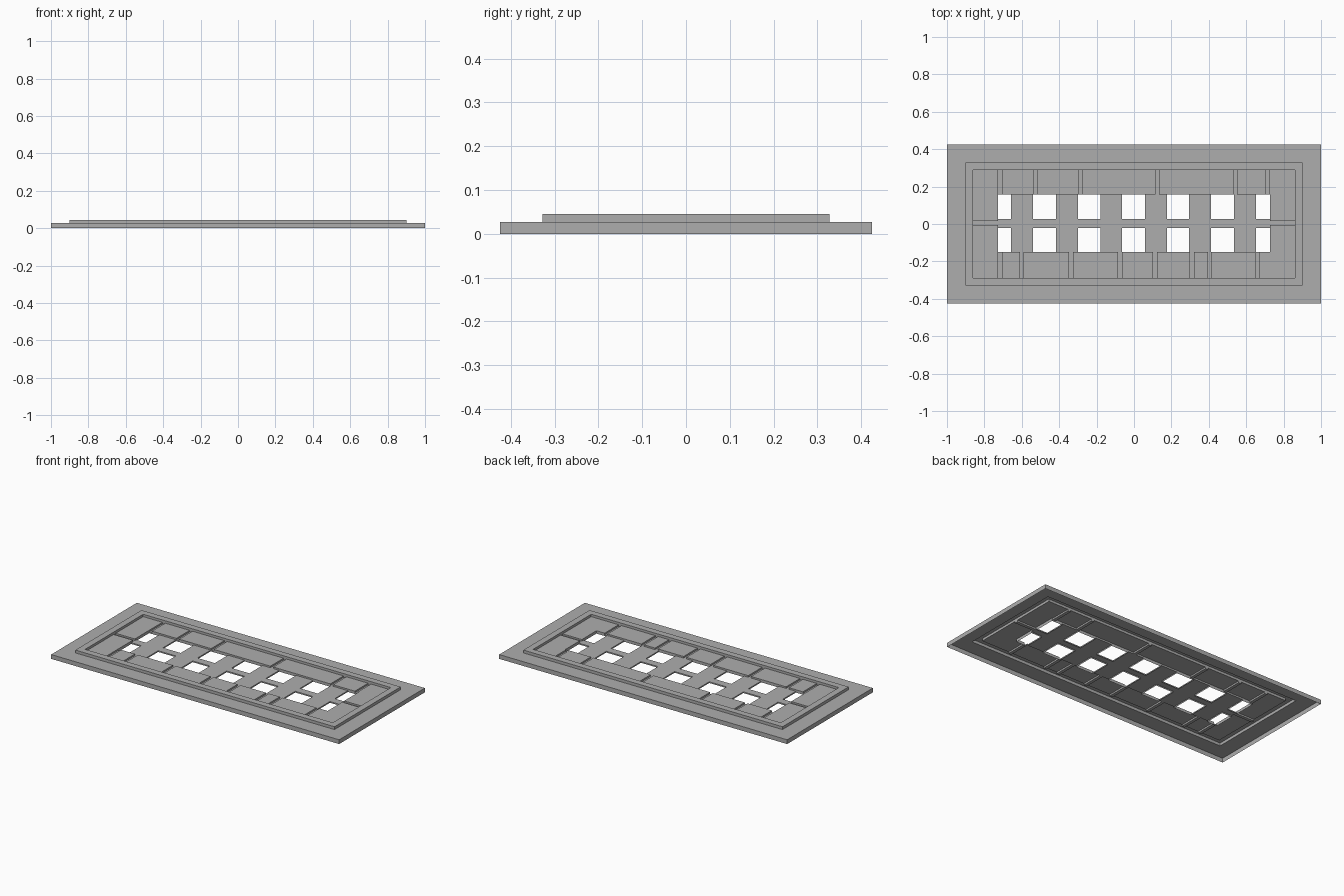
import bpy, bmesh

if "Cube" in bpy.data.objects:
    bpy.data.objects.remove(bpy.data.objects["Cube"])

HOLE = "hole"
TOP = {"outer_plate": 0.027, "raised_rim": 0.045, "paving_blocks": 0.030,
       "lattice_and_joints": 0.020, HOLE: 0.012, "outside": 0.0}

# Plan dimensions
GAP = 0.010
HOLE_X = [(-.727, -.658), (-.54, -.417), (-.30, -.18), (-.064, .06),
          (.176, .294), (.412, .535), (.653, .727)]
HOLE_Y = [(-.15, -.021), (.027, .157)]
TOP_JOINTS = [-.717, -.528, -.287, .125, .541, .712]
LOW_JOINTS = [-.717, -.6, -.337, -.075, .112, .31, .405, .66]
SIDE_JOINT = 0.005


def part_at(x, y):
    """Name of the part covering a point of the plan."""
    if abs(x) > 1 or abs(y) > .425:
        return "outside"
    if abs(x) > .90 or abs(y) > .328:
        return "outer_plate"
    if abs(x) > .86 or abs(y) > .288:
        return "raised_rim"
    if abs(x) < .727 and -.15 < y < .157:
        in_x = any(a < x < b for a, b in HOLE_X)
        in_y = any(a < y < b for a, b in HOLE_Y)
        return HOLE if in_x and in_y else "lattice_and_joints"
    if y > .157:
        joint = any(abs(x - j) < GAP for j in TOP_JOINTS)
    elif y < -.15:
        joint = any(abs(x - j) < GAP for j in LOW_JOINTS)
    else:
        joint = abs(y - SIDE_JOINT) < GAP
    # corner blocks beside the lattice keep only their own joints
    if joint and y > .157 and abs(x) > .727:
        joint = False
    return "lattice_and_joints" if joint else "paving_blocks"


def breaks(values):
    return sorted({round(v, 4) for v in values})


xs = breaks([s * v for v in (1.1, 1, .9, .86, .727) for s in (-1, 1)]
            + [v for h in HOLE_X for v in h]
            + [j + s * GAP for j in TOP_JOINTS + LOW_JOINTS for s in (-1, 1)])
ys = breaks([s * v for v in (.5, .425, .328, .288) for s in (-1, 1)]
            + [v for h in HOLE_Y for v in h]
            + [SIDE_JOINT - GAP, SIDE_JOINT + GAP])
nx, ny = len(xs) - 1, len(ys) - 1
cell = [[part_at((xs[i] + xs[i + 1]) / 2, (ys[j] + ys[j + 1]) / 2)
         for j in range(ny)] for i in range(nx)]

stone = bpy.data.materials.new("plain grey")
stone.diffuse_color = (0.42, 0.42, 0.42, 1)
stone.use_nodes = True
stone.node_tree.nodes["Principled BSDF"].inputs["Base Color"].default_value = stone.diffuse_color


def build(part):
    """Top surface of a part with walls down to every lower neighbour."""
    bm = bmesh.new()
    z = TOP[part]

    def quad(pts):
        bm.faces.new([bm.verts.new(p) for p in pts])

    for i in range(nx):
        for j in range(ny):
            if cell[i][j] != part:
                continue
            c = [(xs[i], ys[j]), (xs[i + 1], ys[j]),
                 (xs[i + 1], ys[j + 1]), (xs[i], ys[j + 1])]
            quad([(*p, z) for p in c])
            for k, (di, dj) in enumerate([(0, -1), (1, 0), (0, 1), (-1, 0)]):
                low = TOP[cell[i + di][j + dj]]
                if low < z:
                    a, b = c[k], c[(k + 1) % 4]
                    quad([(*a, low), (*b, low), (*b, z), (*a, z)])
    bmesh.ops.remove_doubles(bm, verts=bm.verts, dist=1e-5)
    bmesh.ops.dissolve_limit(bm, angle_limit=0.01, verts=bm.verts, edges=bm.edges)
    me = bpy.data.meshes.new(part)
    bm.to_mesh(me)
    bm.free()
    me.materials.append(stone)
    bpy.context.collection.objects.link(bpy.data.objects.new(part, me))


for name in ("outer_plate", "raised_rim", "paving_blocks", "lattice_and_joints"):
    build(name)
